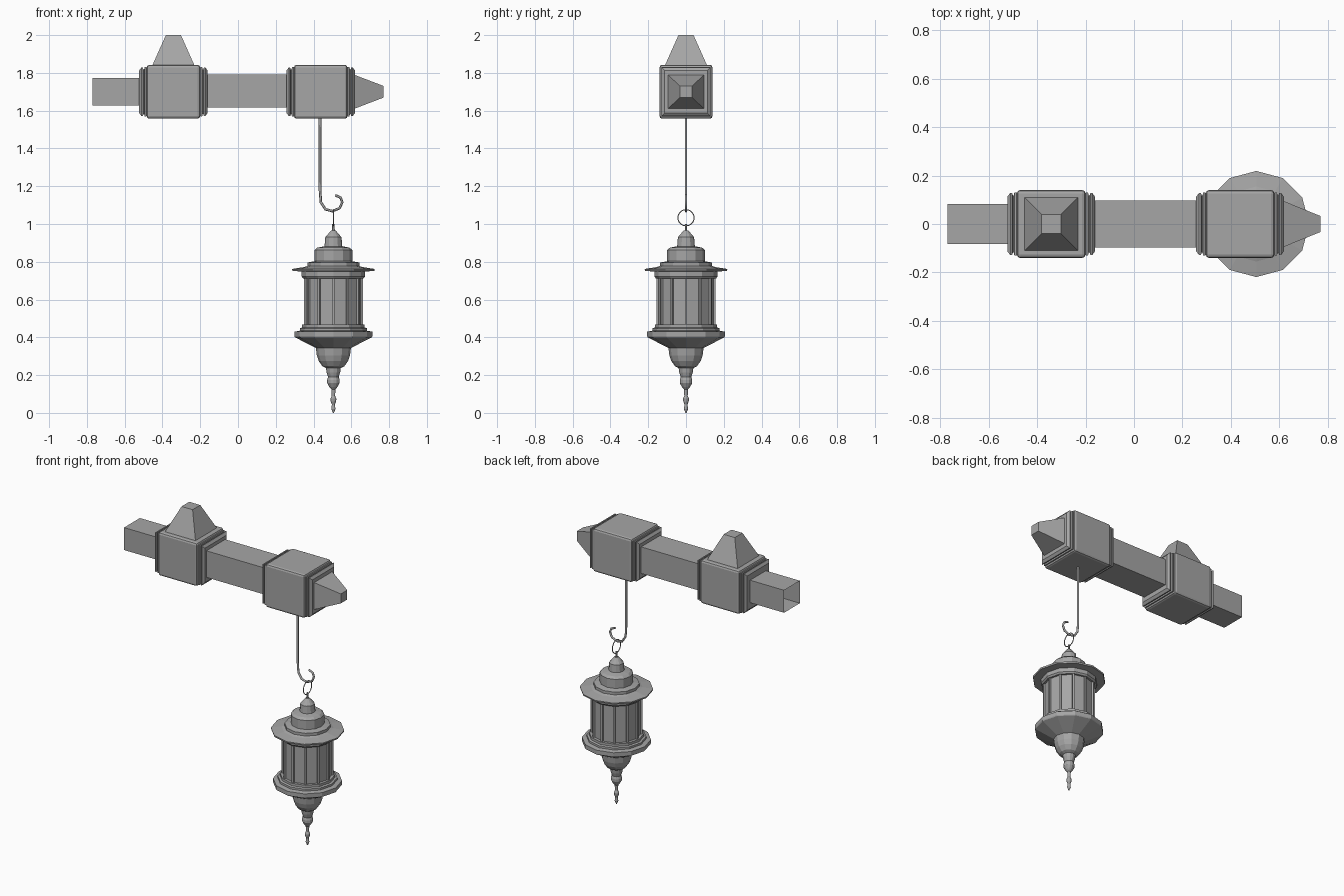
import bpy
import bmesh
from math import cos, sin, pi, sqrt

if "Cube" in bpy.data.objects:
    bpy.data.objects.remove(bpy.data.objects["Cube"], do_unlink=True)

metal = bpy.data.materials.new("grey metal")
metal.use_nodes = True
GREY = (0.38, 0.38, 0.38, 1)
metal.diffuse_color = GREY
metal.node_tree.nodes["Principled BSDF"].inputs["Base Color"].default_value = GREY

BEAM_Z = 1.70
LAMP_X = 0.505
BLOCKS = {"rear": -0.342, "front": 0.438}


def add(name, bm, loc=(0, 0, 0)):
    mesh = bpy.data.meshes.new(name)
    bm.to_mesh(mesh)
    bm.free()
    mesh.materials.append(metal)
    obj = bpy.data.objects.new(name, mesh)
    obj.location = loc
    bpy.context.collection.objects.link(obj)
    return obj


def loft(name, sections, sides, loc, along_x=False, squash=1, open_start=False):
    """Join regular polygons given as (radius, position) with rising position."""
    bm = bmesh.new()
    phase = pi / 4 if sides == 4 else 0
    grow = sqrt(2) if sides == 4 else 1
    rings = []
    for r, t in sections:
        ring = []
        for i in range(sides):
            a = phase + 2 * pi * i / sides
            u, v = r * grow * cos(a), r * grow * sin(a) * squash
            ring.append(bm.verts.new((t, u, v) if along_x else (u, v, t)))
        rings.append(ring)
    for low, high in zip(rings, rings[1:]):
        for i in range(sides):
            j = (i + 1) % sides
            bm.faces.new((low[i], low[j], high[j], high[i]))
    if not open_start:
        bm.faces.new(rings[0][::-1])
    bm.faces.new(rings[-1])
    return add(name, bm, loc)


def box(name, size, loc, bevel=0):
    bm = bmesh.new()
    bmesh.ops.create_cube(bm, size=1)
    bmesh.ops.scale(bm, vec=size, verts=bm.verts)
    if bevel:
        bmesh.ops.bevel(bm, geom=bm.edges[:], offset=bevel, segments=2,
                        profile=0.5, affect='EDGES')
    return add(name, bm, loc)


def wire(name, points, radius, cyclic=False):
    """Sweep a round wire along the points and turn it into a mesh."""
    curve = bpy.data.curves.new(name, 'CURVE')
    curve.dimensions = '3D'
    curve.bevel_depth = radius
    curve.bevel_resolution = 1
    curve.use_fill_caps = True
    spline = curve.splines.new('POLY')
    spline.points.add(len(points) - 1)
    for p, co in zip(spline.points, points):
        p.co = (*co, 1)
    spline.use_cyclic_u = cyclic
    helper = bpy.data.objects.new(name + " path", curve)
    bpy.context.collection.objects.link(helper)
    deps = bpy.context.evaluated_depsgraph_get()
    mesh = bpy.data.meshes.new_from_object(helper.evaluated_get(deps))
    bm = bmesh.new()
    bm.from_mesh(mesh)
    bpy.data.objects.remove(helper, do_unlink=True)
    bpy.data.meshes.remove(mesh)
    return add(name, bm)


# Beam: hollow rear stub and thicker middle bar
loft("beam_stub", [(0.082, -0.77), (0.082, -0.47)], 4, (0, 0, BEAM_Z),
     along_x=True, squash=0.9, open_start=True)
loft("beam_bar", [(0.098, -0.22), (0.098, 0.31)], 4, (0, 0, BEAM_Z + 0.003),
     along_x=True, squash=0.89)

# Square blocks with a grooved collar on each side
collar = [(0.126, 0.138), (0.131, 0.144), (0.131, 0.152), (0.117, 0.155),
          (0.117, 0.158), (0.129, 0.162), (0.129, 0.169), (0.113, 0.181)]
for label, x in BLOCKS.items():
    box(label + "_block", (0.283, 0.281, 0.285), (x, 0, BEAM_Z), 0.014)
    loft(label + "_collar_left", collar, 4, (x, 0, BEAM_Z), along_x=True)
    mirrored = [(r, -t) for r, t in reversed(collar)]
    loft(label + "_collar_right", mirrored, 4, (x, 0, BEAM_Z), along_x=True)

# Truncated pyramids on the rear block and on the beam tip
loft("top_pyramid", [(0.116, 1.83), (0.04, 2.0)], 4, (BLOCKS["rear"], 0, 0))
loft("tip_pyramid", [(0.098, 0.61), (0.033, 0.77)], 4, (0, 0, BEAM_Z),
     along_x=True, squash=0.94)

# Hook, hanging ring and stem
hook = [(0.434, 1.58), (0.434, 1.18), (0.439, 1.115), (0.463, 1.078),
        (0.5, 1.068), (0.538, 1.084), (0.552, 1.115), (0.543, 1.14), (0.515, 1.152)]
wire("hook", [(x, 0, z) for x, z in hook], 0.007)
wire("hanging_ring", [(LAMP_X, 0.043 * cos(i * pi / 10), 1.033 + 0.043 * sin(i * pi / 10))
                      for i in range(20)], 0.003, cyclic=True)
loft("ring_stem", [(0.008, 0.95), (0.006, 1.0)], 6, (LAMP_X, 0, 0))

# Lantern roof
lamp = (LAMP_X, 0, 0)
loft("lantern_roof", [
    (0.16, 0.712), (0.168, 0.722), (0.168, 0.748), (0.217, 0.752), (0.219, 0.762),
    (0.155, 0.772), (0.137, 0.778), (0.137, 0.796), (0.1, 0.803), (0.1, 0.862),
    (0.085, 0.875), (0.047, 0.882), (0.043, 0.93), (0.012, 0.966)], 12, lamp)

# Lantern glass with a thin post on every corner
loft("lantern_glass", [(0.147, 0.45), (0.147, 0.72)], 12, lamp)
for i in range(12):
    a = i * pi / 6
    post = box("lantern_post", (0.022, 0.012, 0.265),
               (LAMP_X + 0.145 * cos(a), 0.145 * sin(a), 0.585))
    post.rotation_euler.z = a

# Lantern base, bowl and turned drop finial
loft("lantern_base", [
    (0.09, 0.342), (0.203, 0.4), (0.206, 0.405), (0.206, 0.43), (0.178, 0.435),
    (0.178, 0.448), (0.165, 0.452), (0.165, 0.468)], 12, lamp)
loft("lantern_finial", [
    (0.003, 0.0), (0.011, 0.02), (0.008, 0.045), (0.014, 0.06), (0.016, 0.075),
    (0.009, 0.09), (0.011, 0.125), (0.022, 0.138), (0.033, 0.158), (0.033, 0.175),
    (0.028, 0.19), (0.036, 0.215), (0.039, 0.237), (0.058, 0.247), (0.078, 0.275),
    (0.088, 0.305), (0.093, 0.345)], 12, lamp)
